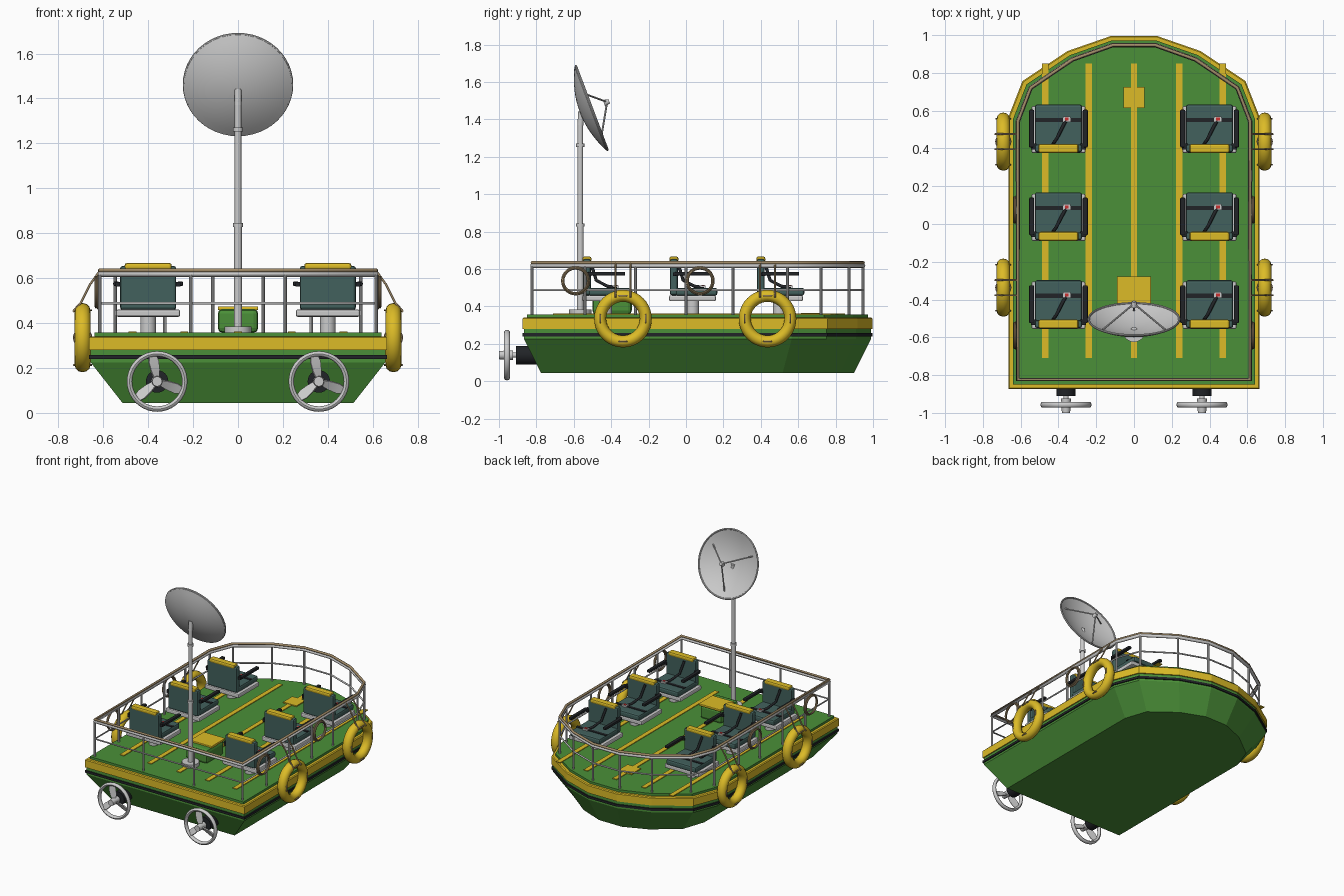
import bpy, bmesh, math
from mathutils import Matrix, Vector as V

if "Cube" in bpy.data.objects:
    bpy.data.objects.remove(bpy.data.objects["Cube"])

def mat(name, c):
    m = bpy.data.materials.new(name)
    m.diffuse_color = (*c, 1)
    m.use_nodes = True
    m.node_tree.nodes["Principled BSDF"].inputs["Base Color"].default_value = m.diffuse_color
    return m

GREEN = mat("green", (0.07, 0.28, 0.04))
YELLOW = mat("yellow", (0.72, 0.50, 0.02))
TEAL = mat("teal", (0.055, 0.12, 0.11))
BLACK = mat("black", (0.015, 0.017, 0.02))
TAN = mat("tan", (0.36, 0.26, 0.14))
RED = mat("red", (0.6, 0.03, 0.03))
GREY = None

def finish(name, bm, m, bevel=0, smooth=True):
    bmesh.ops.remove_doubles(bm, verts=bm.verts, dist=1e-5)
    bmesh.ops.recalc_face_normals(bm, faces=bm.faces)
    me = bpy.data.meshes.new(name)
    bm.to_mesh(me)
    bm.free()
    o = bpy.data.objects.new(name, me)
    bpy.context.collection.objects.link(o)
    if m:
        me.materials.append(m)
    if bevel:
        b = o.modifiers.new("bevel", 'BEVEL')
        b.width, b.segments = bevel, 2
    if smooth:
        bpy.ops.object.select_all(action='DESELECT')
        o.select_set(True)
        bpy.context.view_layer.objects.active = o
        bpy.ops.object.shade_smooth_by_angle(angle=math.radians(35))
    return o

def box(name, c, s, m=None, bevel=0):
    bm = bmesh.new()
    bmesh.ops.create_cube(bm, size=1, matrix=Matrix.Translation(c) @ Matrix.Diagonal((*s, 1)))
    return finish(name, bm, m, bevel, False)

def rod(name, p, q, r, m=None, r2=None, n=16):
    p, q = V(p), V(q)
    bm = bmesh.new()
    M = Matrix.Translation((p + q) / 2) @ (q - p).to_track_quat('Z', 'Y').to_matrix().to_4x4()
    bmesh.ops.create_cone(bm, cap_ends=True, segments=n, radius1=r,
                          radius2=r if r2 is None else r2, depth=(q - p).length, matrix=M)
    return finish(name, bm, m)

def tube(name, pts, r, m=None, cyclic=False):
    cu = bpy.data.curves.new(name, 'CURVE')
    cu.dimensions = '3D'
    cu.bevel_depth, cu.bevel_resolution, cu.use_fill_caps = r, 2, True
    sp = cu.splines.new('POLY')
    sp.points.add(len(pts) - 1)
    for a, p in zip(sp.points, pts):
        a.co = (*p, 1)
    sp.use_cyclic_u = cyclic
    o = bpy.data.objects.new(name, cu)
    bpy.context.collection.objects.link(o)
    if m:
        cu.materials.append(m)
    bpy.ops.object.select_all(action='DESELECT')
    o.select_set(True)
    bpy.context.view_layer.objects.active = o
    bpy.ops.object.convert(target='MESH')
    return o

def lathe(name, prof, M, m=None, n=40, closed=False):
    bm = bmesh.new()
    rings = [[bm.verts.new(M @ V((r * math.cos(2 * math.pi * i / n), r * math.sin(2 * math.pi * i / n), z)))
              for i in range(n)] for r, z in prof]
    for a, b in zip(rings, rings[1:] + (rings[:1] if closed else [])):
        for i in range(n):
            j = (i + 1) % n
            bm.faces.new((a[i], a[j], b[j], b[i]))
    return finish(name, bm, m)

def torus(name, M, R, r, m=None, sx=1, n=40, k=12):
    prof = [(R + r * math.cos(2 * math.pi * i / k), sx * r * math.sin(2 * math.pi * i / k)) for i in range(k)]
    return lathe(name, prof, M, m, n, True)

# hull plan outline, mirrored
half = [(0.66, -0.866), (0.66, 0.57), (0.587, 0.757), (0.35, 0.915), (0.12, 0.995)]
outline = half + [(-x, y) for x, y in reversed(half)]

def plan(sx, sy):
    return [(x * sx, 0.062 + (y - 0.065) * sy) for x, y in outline]

def inset(d):
    return plan(1 - d / 0.66, 1 - d / 0.93)

def loft(name, layers, m):
    bm = bmesh.new()
    rings = [[bm.verts.new((x, y, z)) for x, y in pts] for pts, z in layers]
    n = len(outline)
    for a, b in zip(rings, rings[1:]):
        for i in range(n):
            bm.faces.new((a[i], a[(i + 1) % n], b[(i + 1) % n], b[i]))
    bm.faces.new(rings[0])
    bm.faces.new(rings[-1])
    return finish(name, bm, m, 0, False)

# hull, bands and deck
loft("hull", [(plan(0.78, 0.90), 0.045), (inset(0.004), 0.225), (inset(0.004), 0.30)], GREEN)
loft("black_stripe", [(inset(-0.004), 0.24), (inset(-0.004), 0.257)], BLACK)
loft("rub_rail", [(inset(-0.004), 0.28), (inset(-0.004), 0.335), (inset(0.002), 0.341)], YELLOW)
loft("deck", [(inset(0.02), 0.33), (inset(0.02), 0.358)], GREEN)
for x in (-0.47, -0.24, 0, 0.24, 0.47):
    box("deck_stripe", (x, 0.07, 0.36), (0.034, 1.56, 0.006), YELLOW)
box("deck_plate", (0, 0.67, 0.362), (0.11, 0.11, 0.008), YELLOW)

# guard rail
path = inset(0.045)
tube("top_rail", [(x, y, 0.618) for x, y in path], 0.012, GREY, True)
tube("rail_rope", [(x, y, 0.634) for x, y in path], 0.009, TAN, True)
tube("mid_rail", [(x, y, 0.488) for x, y in path], 0.006, GREY, True)
posts = path + [(s * path[0][0], y) for s in (-1, 1) for y in (-0.54, -0.27, 0, 0.25)]
posts += [(-0.21, path[0][1]), (0.21, path[0][1])]
for x, y in posts:
    rod("rail_post", (x, y, 0.35), (x, y, 0.62), 0.008, GREY, n=10)

# seats facing the bow
def seat(x, y):
    def b(name, c, s, m=None, bev=0):
        box(name, (x + c[0], y + c[1], c[2]), s, m, bev)
    rod("seat_pedestal", (x, y, 0.355), (x, y, 0.43), 0.035)
    b("seat_base", (0, 0, 0.444), (0.285, 0.25, 0.032), GREY, 0.008)
    b("seat_cushion", (0, 0.02, 0.479), (0.25, 0.225, 0.042), TEAL, 0.012)
    b("seat_back", (0, -0.1, 0.557), (0.25, 0.042, 0.195), TEAL, 0.012)
    b("headrest", (0, -0.1, 0.652), (0.21, 0.048, 0.03), YELLOW, 0.01)
    for s in (-1, 1):
        b("armrest", (s * 0.142, 0.005, 0.575), (0.027, 0.2, 0.02), BLACK, 0.006)
        b("armrest_bracket", (s * 0.13, -0.09, 0.572), (0.03, 0.03, 0.02), BLACK)
    b("lap_belt", (0, 0.05, 0.501), (0.25, 0.022, 0.006), BLACK)
    b("belt_buckle", (0.044, 0.055, 0.505), (0.04, 0.03, 0.012))
    b("buckle_button", (0.044, 0.055, 0.511), (0.02, 0.016, 0.006), RED)
    tube("shoulder_belt", [(x - 0.03, y - 0.078, 0.63), (x - 0.01, y - 0.05, 0.54),
                           (x + 0.02, y + 0.01, 0.508), (x + 0.044, y + 0.055, 0.502)], 0.009, BLACK)

for sx in (-0.4, 0.4):
    for sy in (-0.43, 0.035, 0.50):
        seat(sx, sy)

# equipment box and mast
box("equipment_box", (0, -0.395, 0.41), (0.18, 0.21, 0.105), GREEN, 0.02)
box("equipment_box_lid", (0, -0.36, 0.466), (0.18, 0.165, 0.016), YELLOW, 0.004)
my = -0.565
rod("mast_foot", (0, my, 0.355), (0, my, 0.385), 0.06, n=24)
rod("mast_lower", (0, my, 0.38), (0, my, 0.84), 0.018)
rod("mast_upper", (0, my, 0.83), (0, my, 1.39), 0.015)
for z in (0.836, 1.262):
    rod("mast_collar", (0, my, z - 0.009), (0, my, z + 0.009), 0.022)

# dish, tilted up and facing the bow
D = Matrix.Translation((0, -0.504, 1.462)) @ Matrix.Rotation(math.radians(-69.3), 4, 'X')
R, depth = 0.24, 0.06
def bowl(r):
    return -depth * (1 - (r / R) ** 2)
rs = [R * i / 8 for i in range(9)]
lathe("dish", [(r, bowl(r)) for r in rs] + [(r, bowl(r) - 0.008) for r in reversed(rs)], D)
torus("dish_rim", D, R, 0.006, n=48, k=8)
rod("dish_mount", (0, my, 1.37), D @ V((0, 0, -depth)), 0.016)
feed = V((0, 0, 0.088))
for a in (90, 210, 330):
    c, s = math.cos(math.radians(a)), math.sin(math.radians(a))
    rod("feed_strut", D @ V((0.19 * c, 0.19 * s, bowl(0.19))), D @ feed, 0.005, n=8)
rod("feed_horn", D @ V((0, 0, 0.07)), D @ V((0, 0, 0.1)), 0.018, r2=0.012)

# life rings and rope coils on both sides
SIDE = Matrix.Rotation(math.pi / 2, 4, 'Y')
for s in (-1, 1):
    for y in (-0.337, 0.436):
        c = V((s * 0.692, y, 0.335))
        torus("life_ring", Matrix.Translation(c) @ SIDE, 0.122, 0.032, YELLOW, 1.1)
        for i in range(4):
            a = i * math.pi / 2
            p = c + V((0, 0.122 * math.cos(a), 0.122 * math.sin(a)))
            M = Matrix.Translation(p) @ Matrix.Rotation(a, 4, 'X') @ Matrix.Rotation(math.pi / 2, 4, 'X')
            torus("ring_strap", M @ Matrix.Rotation(math.pi, 4, 'X'), 0.038, 0.005, TAN, n=20, k=6)
        for d in (-0.04, 0.04):
            tube("ring_rope", [(s * 0.617, y + d, 0.63), (s * 0.66, y + d, 0.57),
                               (s * 0.70, y + d, 0.49), (s * 0.735, y + d, 0.45)], 0.005, TAN)
    for y in (-0.59, 0.075):
        for k, r in ((0, 0.072), (0.01, 0.066)):
            torus("rope_coil", Matrix.Translation((s * (0.622 + k), y, 0.537)) @ SIDE, r, 0.006, TAN, n=28, k=8)

# twin propellers at the stern
for x in (-0.36, 0.36):
    pz, py = 0.14, -0.957
    rod("motor_housing", (x, -0.78, pz), (x, -0.91, pz), 0.05, BLACK, n=24)
    rod("propeller_shaft", (x, -0.90, pz), (x, -0.96, pz), 0.014)
    rod("propeller_hub", (x, -0.925, pz), (x, -1.0, pz), 0.026, r2=0.022)
    T = Matrix.Translation((x, py, pz))
    torus("propeller_guard", T @ Matrix.Rotation(math.pi / 2, 4, 'X'), 0.123, 0.012, GREY, 1.3)
    for a in (100, 220, 340):
        bm = bmesh.new()
        prof = [(0.015, 0.014, 40), (0.05, 0.022, 32), (0.09, 0.024, 25), (0.118, 0.016, 20)]
        M = T @ Matrix.Rotation(-math.radians(a - 90), 4, 'Y')
        rows = []
        for r, w, tw in prof:
            t = math.radians(tw)
            rows.append([bm.verts.new(M @ V((u * w * math.cos(t) - v * 0.004 * math.sin(t),
                                             u * w * math.sin(t) + v * 0.004 * math.cos(t), r)))
                         for u, v in ((-1, -1), (1, -1), (1, 1), (-1, 1))])
        for p, q in zip(rows, rows[1:]):
            for i in range(4):
                bm.faces.new((p[i], p[(i + 1) % 4], q[(i + 1) % 4], q[i]))
        bm.faces.new(rows[0])
        bm.faces.new(rows[-1])
        finish("propeller_blade", bm, GREY)
